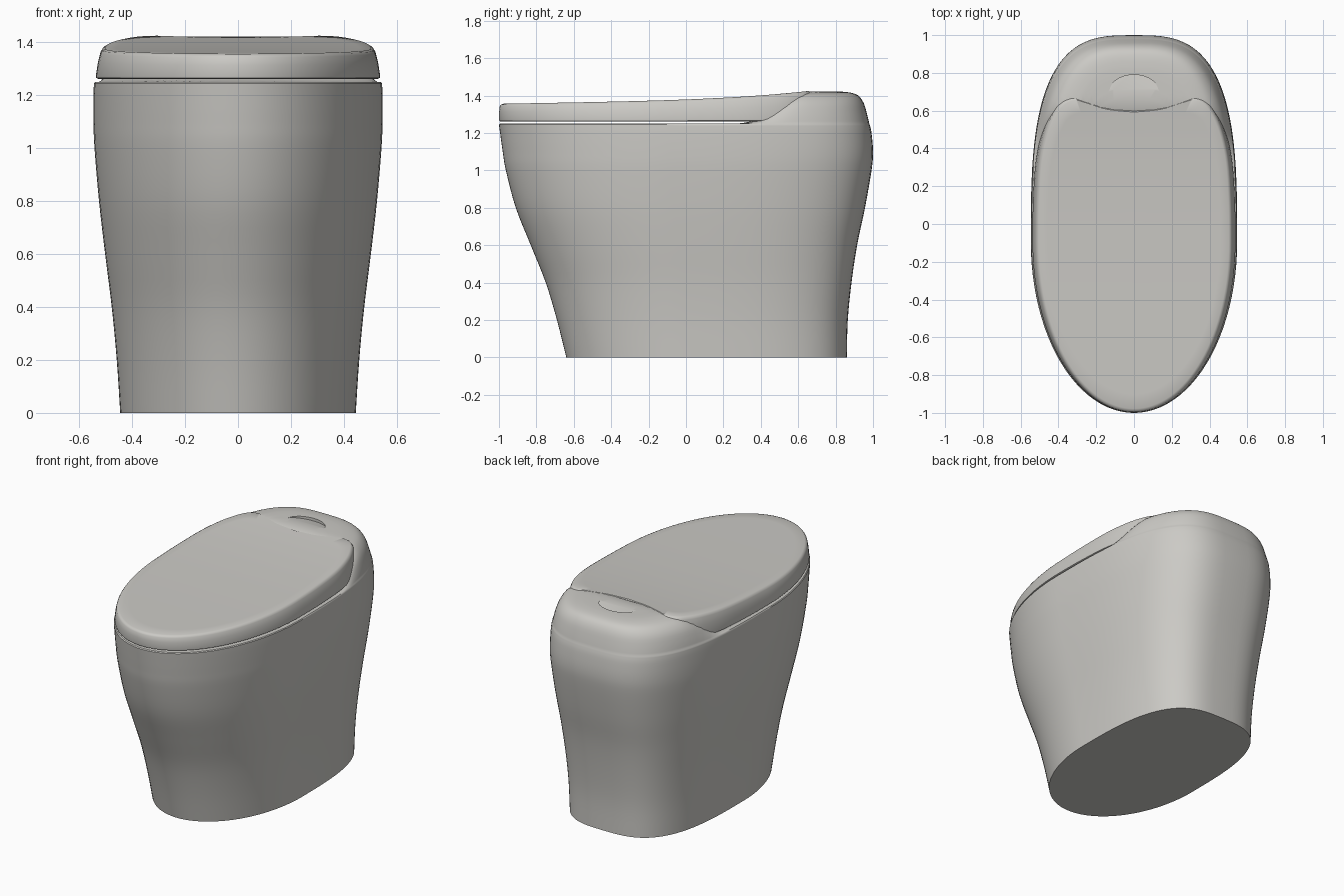
import bpy, bmesh, math

if "Cube" in bpy.data.objects:
    bpy.data.objects.remove(bpy.data.objects["Cube"])

ceramic = bpy.data.materials.new("warm grey ceramic")
ceramic.diffuse_color = (0.6, 0.59, 0.56, 1)
ceramic.use_nodes = True
ceramic.node_tree.nodes["Principled BSDF"].inputs["Base Color"].default_value = ceramic.diffuse_color


def spline(pts, steps):
    """Catmull-Rom curve through points of any dimension."""
    out = []
    for i in range(len(pts) - 1):
        a, b, c, d = (pts[max(i - 1, 0)], pts[i], pts[i + 1],
                      pts[min(i + 2, len(pts) - 1)])
        for k in range(steps):
            t = k / steps
            out.append(tuple(
                q + 0.5 * t * (r - p + t * (2 * p - 5 * q + 4 * r - s + t * (3 * (q - r) + s - p)))
                for p, q, r, s in zip(a, b, c, d)))
    return out + [tuple(pts[-1])]


def smooth(t):
    t = max(0, min(1, t))
    return t * t * (3 - 2 * t)


def loft(name, rings, tip=None):
    """Skin closed rings; cap the first flat and the last with a fan to tip."""
    bm = bmesh.new()
    rows = [[bm.verts.new(p) for p in r] for r in rings]
    n = len(rows[0])
    bm.faces.new(rows[0][::-1])
    for a, b in zip(rows, rows[1:]):
        for i in range(n):
            j = (i + 1) % n
            bm.faces.new((a[i], a[j], b[j], b[i]))
    if tip:
        c = bm.verts.new(tip)
        for i in range(n):
            bm.faces.new((rows[-1][i], rows[-1][(i + 1) % n], c))
    else:
        bm.faces.new(rows[-1])
    bmesh.ops.recalc_face_normals(bm, faces=bm.faces)
    me = bpy.data.meshes.new(name)
    bm.to_mesh(me)
    bm.free()
    ob = bpy.data.objects.new(name, me)
    bpy.context.collection.objects.link(ob)
    me.materials.append(ceramic)
    return ob


def shade(ob, deg):
    bpy.ops.object.select_all(action='DESELECT')
    ob.select_set(True)
    bpy.context.view_layer.objects.active = ob
    bpy.ops.object.shade_smooth_by_angle(angle=math.radians(deg))


def outline(yf, yb, w, n=96):
    """Elliptical nose at the front, squarer curve at the back."""
    yc = yf + 0.45 * (yb - yf)
    pts = []
    for i in range(n):
        a = 2 * math.pi * i / n
        c, s = math.cos(a), math.sin(a)
        e, ly = (2 / 3.1, yb - yc) if s > 0 else (1, yc - yf)
        pts.append((w * math.copysign(abs(c) ** e, c),
                    yc + ly * math.copysign(abs(s) ** e, s)))
    return pts


def rise(y):
    return 0.172 * smooth((y - 0.3) / 0.34)


# Body: z, front y, back y, half width
profile = [(0, -.64, .86, .445), (.2, -.69, .865, .458), (.4, -.75, .885, .477),
           (.6, -.83, .915, .502), (.8, -.91, .957, .525), (1.0, -.963, .992, .542),
           (1.1, -.98, 1.0, .546), (1.2, -.994, .992, .546), (1.245, -1.0, .982, .544)]
rings = [[(x, y, z) for x, y in outline(yf, yb, w)] for z, yf, yb, w in spline(profile, 4)]

# Raised rear deck shoulder: fraction of rise, front y, back y, half width
crown = [(0, -.994, .98, .54), (.3, -.985, .968, .528), (.64, -.97, .95, .505),
         (.87, -.95, .922, .465), (.965, -.92, .88, .415), (1, -.88, .82, .37)]
for f, yf, yb, w in spline(crown, 3):
    rings.append([(x, y, 1.25 + f * rise(y)) for x, y in outline(yf, yb, w)])
for k in range(1, 18):
    s = 1 - k / 18
    rings.append([(x * s, -.1 + (y + .1) * s, 1.25 + rise(-.1 + (y + .1) * s))
                  for x, y in outline(-.88, .82, .37)])
body = loft("body", rings, (0, -.1, 1.25))

# Flush button recess: half-round wedge, deepest at the back
arc = [(.13 * math.cos(math.pi * i / 32), .70 + .09 * math.sin(math.pi * i / 32))
       for i in range(33)]
cutter = loft("button_cutter", [[(x, y, 1.424 - .22 * (y - .70)) for x, y in arc],
                                [(x, y, 1.5) for x, y in arc]])
cutter.hide_render = True
mod = body.modifiers.new("recess", 'BOOLEAN')
mod.operation = 'DIFFERENCE'
mod.object = cutter
bpy.context.view_layer.objects.active = body
bpy.ops.object.modifier_apply(modifier=mod.name)
bpy.data.objects.remove(cutter)
shade(body, 35)

# Lid outline: elliptical nose, straight sides, wavy rear edge
half = [(.537 * math.sin(math.pi * i / 64), -.1 - .9 * math.cos(math.pi * i / 64))
        for i in range(32)]
half += spline([(.537, -.1), (.535, .1), (.52, .33), (.482, .5), (.43, .61), (.385, .657),
                (.33, .675), (.27, .66), (.15, .625), (0, .61)], 5)
lid_shape = half + [(-x, y) for x, y in half[-2:0:-1]]


def lid_top(y):
    u = (y + 1) / 1.65
    return 1.356 + .03 * u + .038 * max(u, 0) ** 4


# Lid: x scale, y scale, fraction of height
lid_rings = []
for sx, sy, f in [(.985, .99, 0), (.998, .998, .03), (1, 1, .1), (.985, .999, .55),
                  (.967, .995, .86), (.955, .988, .95), (.935, .975, 1)] + \
                 [(.93 * (1 - k / 12), .97 * (1 - k / 12), 1) for k in range(1, 12)]:
    ring = []
    for x, y in lid_shape:
        yy = -.1 + (y + .1) * sy
        ring.append((x * sx, yy, 1.262 + f * (lid_top(yy) - 1.262)))
    lid_rings.append(ring)
lid = loft("lid", lid_rings, (0, -.1, lid_top(-.1)))
shade(lid, 40)
